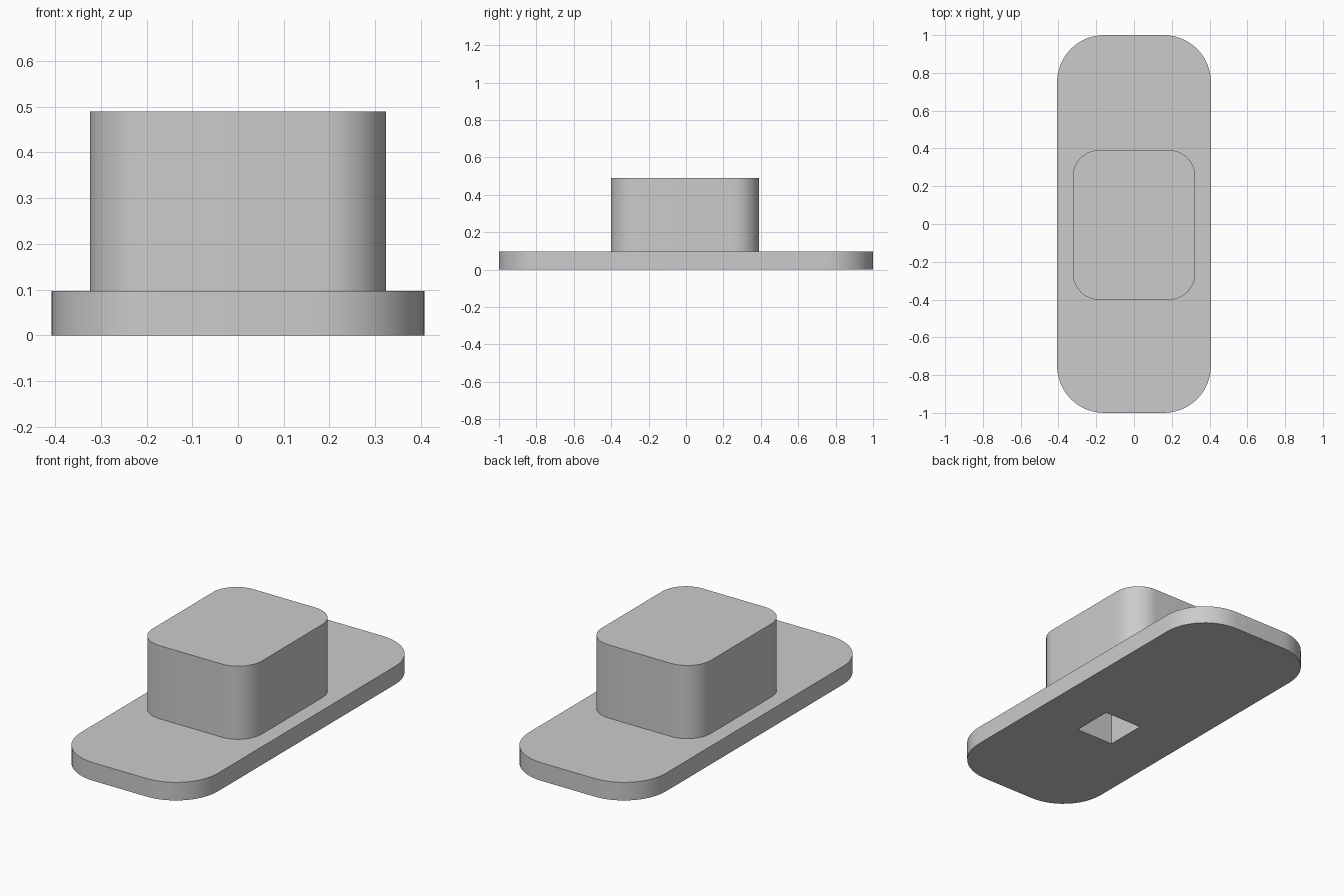
import bpy
import bmesh
import math

default = bpy.data.objects.get("Cube")
if default:
    bpy.data.objects.remove(default, do_unlink=True)

grey = bpy.data.materials.new("light_grey")
grey.use_nodes = True
colour = (0.6, 0.6, 0.6, 1.0)
grey.diffuse_color = colour
grey.node_tree.nodes["Principled BSDF"].inputs["Base Color"].default_value = colour


def rounded_slab(name, size, y, z0, z1, radius=0.0, steps=12):
    """Upright prism with a rounded-rectangle outline."""
    hx, hy = size[0] / 2 - radius, size[1] / 2 - radius
    bm = bmesh.new()
    outline = []
    for i, (sx, sy) in enumerate([(1, 1), (-1, 1), (-1, -1), (1, -1)]):
        for k in range(steps + 1 if radius else 1):
            a = math.pi / 2 * (i + k / steps)
            outline.append(bm.verts.new((sx * hx + radius * math.cos(a),
                                         y + sy * hy + radius * math.sin(a), z0)))
    base = bm.faces.new(outline)
    top = bmesh.ops.extrude_face_region(bm, geom=[base])["geom"]
    bmesh.ops.translate(bm, vec=(0, 0, z1 - z0),
                        verts=[v for v in top if isinstance(v, bmesh.types.BMVert)])
    bmesh.ops.recalc_face_normals(bm, faces=bm.faces)
    mesh = bpy.data.meshes.new(name)
    bm.to_mesh(mesh)
    bm.free()
    mesh.materials.append(grey)
    obj = bpy.data.objects.new(name, mesh)
    bpy.context.collection.objects.link(obj)
    return obj


def combine(target, tool, operation):
    """Apply a boolean and discard the tool object."""
    mod = target.modifiers.new(operation.lower(), "BOOLEAN")
    mod.operation = operation
    mod.solver = "EXACT"
    mod.object = tool
    bpy.ops.object.modifier_apply(modifier=mod.name)
    bpy.data.objects.remove(tool, do_unlink=True)


# Base plate, raised block and the square socket underneath
plate = rounded_slab("slider_button", (0.815, 2.0), 0, 0, 0.097, 0.25)
block = rounded_slab("raised_block", (0.648, 0.793), -0.005, 0.05, 0.489, 0.14)
socket = rounded_slab("socket_cutter", (0.225, 0.225), -0.2, -0.1, 0.33)
socket.hide_render = True

bpy.ops.object.select_all(action="DESELECT")
plate.select_set(True)
bpy.context.view_layer.objects.active = plate
combine(plate, block, "UNION")
combine(plate, socket, "DIFFERENCE")
bpy.ops.object.shade_smooth_by_angle(angle=math.radians(30))
